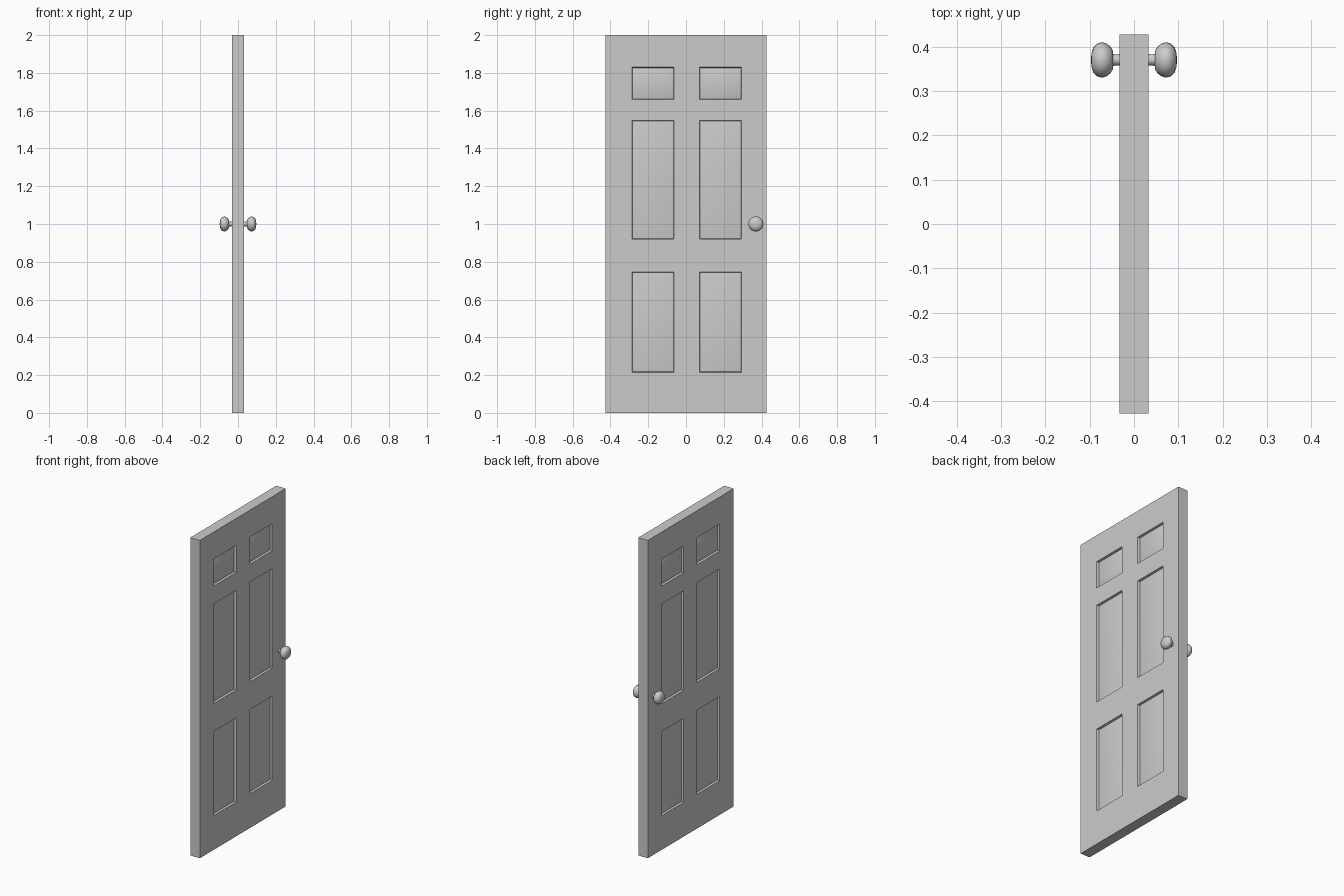
import bpy, bmesh, math

if "Cube" in bpy.data.objects:
    bpy.data.objects.remove(bpy.data.objects["Cube"])

T = 0.033                                   # half thickness
YS = [-0.427, -0.286, -0.064, 0.072, 0.293, 0.427]
ZS = [0, 0.215, 0.745, 0.92, 1.547, 1.66, 1.83, 2.0]


def finish(name, bm, angle):
    bmesh.ops.remove_doubles(bm, verts=bm.verts, dist=1e-5)
    bmesh.ops.recalc_face_normals(bm, faces=bm.faces)
    me = bpy.data.meshes.new(name)
    bm.to_mesh(me)
    bm.free()
    ob = bpy.data.objects.new(name, me)
    bpy.context.collection.objects.link(ob)
    bpy.ops.object.select_all(action='DESELECT')
    ob.select_set(True)
    bpy.context.view_layer.objects.active = ob
    bpy.ops.object.shade_smooth_by_angle(angle=math.radians(angle))
    mod = ob.modifiers.new("Mirror", 'MIRROR')   # both sides of the door
    return ob


def ring(bm, y0, y1, z0, z1, inset, x):
    return [bm.verts.new((x, y, z)) for y, z in (
        (y0 + inset, z0 + inset), (y1 - inset, z0 + inset),
        (y1 - inset, z1 - inset), (y0 + inset, z1 - inset))]


# Door slab: one half, with six recessed panels that rise to a raised field
bm = bmesh.new()
for i in range(len(YS) - 1):
    for j in range(len(ZS) - 1):
        box = (YS[i], YS[i + 1], ZS[j], ZS[j + 1])
        steps = [(0, T)]
        if i % 2 and j % 2:
            bevel = 0.03 if j == 5 else 0.05
            steps += [(0.003, T - 0.013), (bevel, T - 0.004)]
        rings = [ring(bm, *box, ins, x) for ins, x in steps]
        for a, b in zip(rings, rings[1:]):
            for k in range(4):
                n = (k + 1) % 4
                bm.faces.new((a[k], a[n], b[n], b[k]))
        bm.faces.new(rings[-1])
bmesh.ops.remove_doubles(bm, verts=bm.verts, dist=1e-5)
# Outer edge of the slab, back to the middle plane
border = [e for e in bm.edges if e.is_boundary]
ext = bmesh.ops.extrude_edge_only(bm, edges=border)
for v in ext["geom"]:
    if isinstance(v, bmesh.types.BMVert):
        v.co.x = 0
finish("door_panel", bm, 30)

# Knob and stem: lathed profile of (radius, x)
profile = [(0.0135, 0.028), (0.0125, 0.040), (0.0135, 0.047), (0.022, 0.048),
           (0.030, 0.053), (0.037, 0.062), (0.040, 0.072), (0.037, 0.083),
           (0.028, 0.092), (0.015, 0.096), (0, 0.097)]
bm = bmesh.new()
vs = [bm.verts.new((x, r, 0)) for r, x in profile]
es = [bm.edges.new(p) for p in zip(vs, vs[1:])]
bmesh.ops.spin(bm, geom=vs + es, cent=(0, 0, 0), axis=(1, 0, 0),
               angle=math.tau, steps=20)
knob = finish("door_knob", bm, 50)
knob.location = (0, 0.37, 1.0)
